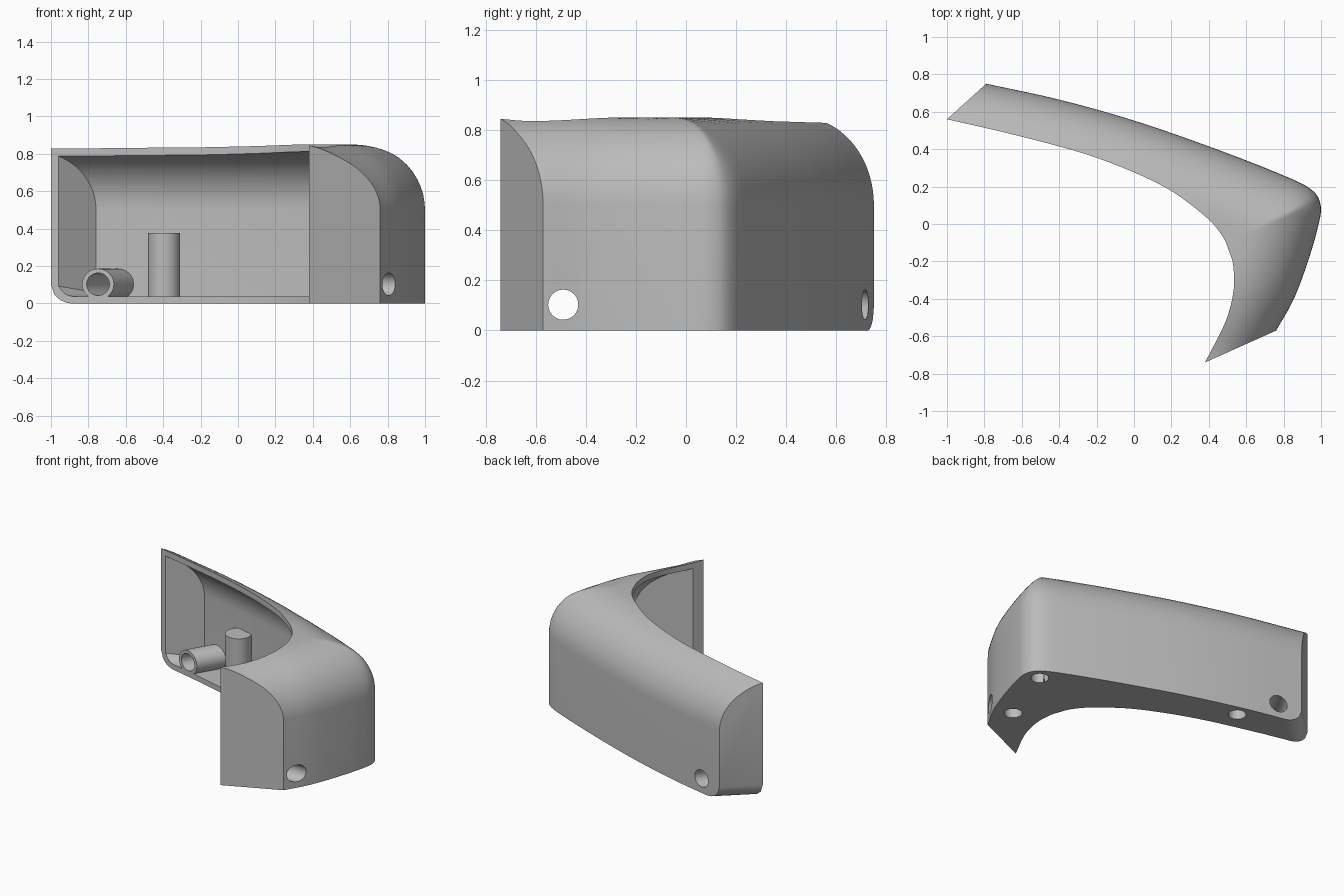
import bpy, bmesh, math
from mathutils import Vector, geometry

cube = bpy.data.objects.get("Cube")
if cube:
    bpy.data.objects.remove(cube, do_unlink=True)

# Plan curves: paired points along the outer wall and the inner edge
OUTER = [(-.79, .75), (-.4, .665), (0, .553), (.4, .415), (.75, .28), (.94, .19),
         (.998, .1), (.98, -.03), (.92, -.23), (.85, -.41), (.76, -.57)]
INNER = [(-1, .56), (-.6, .467), (-.2, .354), (.15, .205), (.37, .05), (.47, -.06),
         (.51, -.15), (.53, -.22), (.533, -.35), (.49, -.52), (.38, -.74)]
SPANS = len(OUTER) - 1
ROUND, SPRING, WALL = .35, .5, .038
END_IN = Vector((.67, -.74)).normalized()   # inward normal of the rounded end


def spline(pts, t):
    """Point on a smooth curve through pts at parameter t."""
    p = [Vector(q) for q in pts]
    p = [2 * p[0] - p[1]] + p + [2 * p[-1] - p[-2]]
    i = min(int(t), SPANS - 1)
    f = t - i
    a, b, c, d = p[i:i + 4]
    return .5 * (2 * b + (c - a) * f + (2 * a - 5 * b + 4 * c - d) * f ** 2
                 + (3 * b - a - 3 * c + d) * f ** 3)


dense = [spline(OUTER, k / 10) for k in range(SPANS * 10 + 1)]
dense = [dense[0] * 11 - dense[1] * 10] + dense + [dense[-1] * 11 - dense[-2] * 10]


def wall_distance(p):
    best = 9
    for a, b in zip(dense, dense[1:]):
        ab = b - a
        f = max(0, min(1, (p - a).dot(ab) / ab.length_squared))
        best = min(best, (p - a - ab * f).length)
    return best


def top_z(p, inset):
    """Rounded shoulder running into a flat top."""
    d = min(max(wall_distance(p), inset), ROUND)
    return SPRING + math.sqrt(max(0, (ROUND - inset) ** 2 - (ROUND - d) ** 2))


def bottom_z(p, inset):
    """Floor height, with a rolled edge at the left-hand end."""
    r = .1 - inset
    e = max(0, min(r, (p - Vector(INNER[0])).dot(END_IN) - inset))
    return inset + r - math.sqrt(r * r - (r - e) ** 2)


def loft(name, start, end, inset, overrun):
    """Closed solid swept along the plan, section by section."""
    bm = bmesh.new()
    ts = [start + .045 * k for k in range(9)]
    count = 72
    ts += [ts[-1] + (end - ts[-1]) * k / count for k in range(1, count + 1)]
    rings, steps = [], 14
    for t in ts:
        o, i = spline(OUTER, t), spline(INNER, t)
        tangent = spline(OUTER, min(t + .01, SPANS)) - spline(OUTER, max(t - .01, 0))
        o = o + Vector((tangent.y, -tangent.x)).normalized() * inset
        i = i + (i - o).normalized() * overrun
        path = [o.lerp(i, (k / steps) ** 2) for k in range(steps + 1)]
        ring = [(o.x, o.y, bottom_z(o, inset))]
        ring += [(p.x, p.y, SPRING if k == 0 else top_z(p, inset)) for k, p in enumerate(path)]
        ring.append((i.x, i.y, bottom_z(i, inset)))
        rings.append([bm.verts.new(v) for v in ring])
    n = len(rings[0])
    for a, b in zip(rings, rings[1:]):
        for k in range(n):
            bm.faces.new((a[k], a[(k + 1) % n], b[(k + 1) % n], b[k]))
    bm.faces.new(rings[0])
    bm.faces.new(rings[-1])
    bmesh.ops.recalc_face_normals(bm, faces=bm.faces)
    mesh = bpy.data.meshes.new(name)
    bm.to_mesh(mesh)
    bm.free()
    ob = bpy.data.objects.new(name, mesh)
    bpy.context.collection.objects.link(ob)
    return ob


def rod(name, a, b, radius):
    a, b = Vector(a), Vector(b)
    bpy.ops.mesh.primitive_cylinder_add(vertices=40, radius=radius, depth=(b - a).length,
                                        location=(a + b) / 2)
    ob = bpy.context.object
    ob.name = name
    ob.rotation_euler = (b - a).to_track_quat('Z', 'Y').to_euler()
    return ob


def subtract(target, cutter):
    cutter.hide_render = True
    bpy.context.view_layer.update()
    mod = target.modifiers.new("cut", 'BOOLEAN')
    mod.operation, mod.solver, mod.object = 'DIFFERENCE', 'EXACT', cutter
    bpy.ops.object.select_all(action='DESELECT')
    bpy.context.view_layer.objects.active = target
    target.select_set(True)
    bpy.ops.object.modifier_apply(modifier=mod.name)
    bpy.data.objects.remove(cutter, do_unlink=True)


# Shell and the hollow that opens on its inner side
shell = loft("corner_shell", 0, SPANS, 0, 0)
hollow = loft("hollow", .1, SPANS - .3, WALL, .05)

# Upright posts and side tubes are left standing by cutting them from the hollow
posts = [(-.395, .57), (.89, .11), (.73, -.35)]
side = Vector((.125, .212, 0))
near = Vector((-.75, .5, .103))
tubes = [(near - side, near + side * 2), ((.2, -.49, .103), (1.1, -.49, .103))]
for x, y in posts:
    subtract(hollow, rod("post", (x, y, -.1), (x, y, .378), .086))
for a, b in tubes:
    subtract(hollow, rod("tube", a, b, .083))
subtract(shell, hollow)

# Bores through the posts and tubes
for x, y in posts:
    subtract(shell, rod("post_bore", (x, y, -.1), (x, y, .33), .058))
for a, b in tubes:
    subtract(shell, rod("tube_bore", a, b, .06))

# Plain grey finish
grey = bpy.data.materials.new("plain_grey")
grey.use_nodes = True
colour = (.5, .5, .5, 1)
grey.diffuse_color = colour
grey.node_tree.nodes["Principled BSDF"].inputs["Base Color"].default_value = colour
shell.data.materials.clear()
shell.data.materials.append(grey)
for face in shell.data.polygons:
    face.material_index = 0
bpy.ops.object.select_all(action='DESELECT')
bpy.context.view_layer.objects.active = shell
shell.select_set(True)
bpy.ops.object.shade_smooth_by_angle(angle=math.radians(30))
